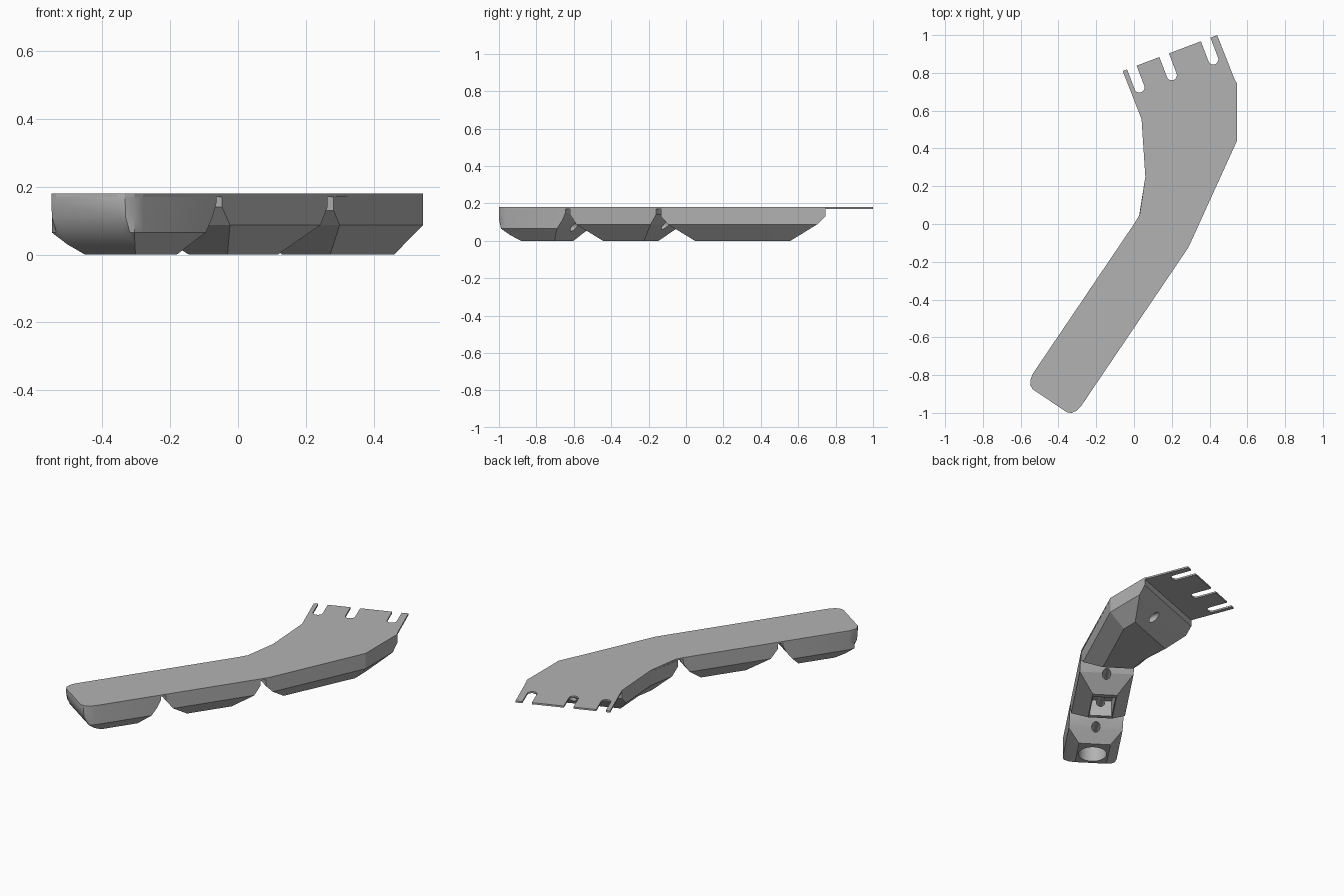
import bpy, bmesh, math
from mathutils import Vector, Matrix

cube = bpy.data.objects.get("Cube")
if cube:
    bpy.data.objects.remove(cube, do_unlink=True)

grey = bpy.data.materials.new("plain_grey")
grey.use_nodes = True
grey.diffuse_color = (0.45, 0.45, 0.45, 1)
grey.node_tree.nodes["Principled BSDF"].inputs["Base Color"].default_value = grey.diffuse_color

# Directions: along and across the straight arm, along and across the tongue
ALONG = Vector((0.56, 0.8285))
ACROSS = Vector((0.8285, -0.56))
TONGUE_ACROSS = Vector((0.935, 0.355))
TONGUE_OUT = Vector((-0.355, 0.935))
WIDTH, UNDER, TOP = 0.308, 0.17, 0.18


def arm(s, t):
    return ALONG * s + ACROSS * t


def finish(name, bm):
    bmesh.ops.remove_doubles(bm, verts=bm.verts, dist=0.0005)
    bmesh.ops.recalc_face_normals(bm, faces=bm.faces)
    mesh = bpy.data.meshes.new(name)
    bm.to_mesh(mesh)
    bm.free()
    mesh.materials.append(grey)
    obj = bpy.data.objects.new(name, mesh)
    bpy.context.collection.objects.link(obj)
    return obj


def loft(name, rings):
    """Solid from stacked rings given as (z, points)."""
    bm = bmesh.new()
    loops = [[bm.verts.new((p.x, p.y, z)) for p in pts] for z, pts in rings]
    for a, b in zip(loops, loops[1:]):
        for i in range(len(a)):
            j = (i + 1) % len(a)
            bm.faces.new((a[i], a[j], b[j], b[i]))
    bm.faces.new(loops[0])
    bm.faces.new(loops[-1])
    return finish(name, bm)


def arm_pad(name, outline, profile):
    """Pad on the straight arm; profile rows are (z, side, front, back) insets."""
    s0, s1 = min(p[0] for p in outline), max(p[0] for p in outline)
    rings = []
    for z, side, front, back in profile:
        rings.append((z, [arm(min(max(s, s0 + front), s1 - back),
                              min(max(t, side), WIDTH - side)) for s, t in outline]))
    return loft(name, rings)


def inset(points, amounts):
    """Move every edge of a polygon inward by its own amount."""
    n, result = len(points), []
    edges = [(points[(i + 1) % n] - points[i]).normalized() for i in range(n)]
    normals = [Vector((-e.y, e.x)) for e in edges]
    for i in range(n):
        a, b = normals[i - 1], normals[i]
        da, db = a.dot(points[i]) + amounts[i - 1], b.dot(points[i]) + amounts[i]
        det = a.x * b.y - a.y * b.x
        result.append(Vector(((da * b.y - db * a.y) / det, (a.x * db - b.x * da) / det)))
    return result


def cut(obj, cutter):
    cutter.hide_render = True
    mod = obj.modifiers.new("cut", 'BOOLEAN')
    mod.operation, mod.solver, mod.object = 'DIFFERENCE', 'EXACT', cutter
    bpy.context.view_layer.update()
    with bpy.context.temp_override(object=obj, active_object=obj):
        bpy.ops.object.modifier_apply(modifier=mod.name)
    bpy.data.objects.remove(cutter, do_unlink=True)


def rod(start, end, z, radius=0.024):
    """Horizontal cylinder used to bore a cable channel."""
    bm = bmesh.new()
    axis = (end - start).to_3d()
    mid = ((start + end) / 2).to_3d() + Vector((0, 0, z))
    turn = axis.to_track_quat('Z', 'Y').to_matrix().to_4x4()
    bmesh.ops.create_cone(bm, cap_ends=True, segments=16, radius1=radius, radius2=radius,
                          depth=axis.length, matrix=Matrix.Translation(mid) @ turn)
    return finish("channel_cutter", bm)


# Rounded front end of the arm, shared by plate and front pad
nose = [(-0.955, 0), (-0.99, 0.007), (-1.015, 0.023), (-1.025, 0.045),
        (-1.025, 0.263), (-1.015, 0.285), (-0.99, 0.301), (-0.955, WIDTH)]

# Wide pad outline at the bent end
left, bend = Vector((0.04, 0.555)), Vector((0.06, 0.25))
wide = [arm(0.047, 0), arm(0.047, WIDTH), Vector((0.545, 0.44)),
        Vector((0.545, 0.745)), left, bend]

# Top plate with a slotted tongue
corner = Vector((-0.06, 0.81))
outline = [arm(*p) for p in nose] + [arm(0.06, WIDTH)] + wide[2:4]
outline += [Vector((0.535, 0.76)), corner + TONGUE_ACROSS * 0.535]
R, DEPTH = 0.027, 0.14
for c in (0.47, 0.235, 0.052):
    slot = [(c + R, 0)]
    slot += [(c + R * math.cos(k * math.pi / 10), R - DEPTH - R * math.sin(k * math.pi / 10))
             for k in range(11)]
    slot += [(c - R, 0)]
    outline += [corner + TONGUE_ACROSS * u + TONGUE_OUT * v for u, v in slot]
outline += [corner, left, bend, Vector((0.03, 0.05)), arm(0, 0)]
loft("top_plate", [(UNDER, outline), (TOP, outline)])

# Front pad with a round socket
front = arm_pad("front_pad", nose + [(-0.57, WIDTH), (-0.57, 0)], [
    (UNDER, 0, 0, 0), (0.15, 0, 0, 0), (0.11, 0, 0.012, 0.02), (0.065, 0, 0.035, 0.055),
    (0.03, 0.034, 0.077, 0.087), (0, 0.064, 0.125, 0.113)])
hub = arm(-0.80, WIDTH / 2)
circle = [hub + Vector((math.cos(a), math.sin(a))) * 0.08
          for a in (k * math.tau / 32 for k in range(32))]
cut(front, loft("socket_cutter", [(-0.05, circle), (0.1, circle)]))
cut(front, rod(arm(-0.78, WIDTH / 2), arm(-0.5, WIDTH / 2), 0.075))

# Middle pad with a rectangular recess
middle = arm_pad("middle_pad", [(-0.54, 0), (-0.54, WIDTH), (0.015, WIDTH), (0.015, 0)], [
    (UNDER, 0, 0, 0), (0.14, 0, 0, 0), (0.087, 0, 0.042, 0.037), (0, 0.085, 0.155, 0.135)])
box = [arm(s, t) for s, t in ((-0.36, 0.09), (-0.36, 0.218), (-0.15, 0.218), (-0.15, 0.09))]
cut(middle, loft("recess_cutter", [(-0.05, box), (0.1, box)]))
cut(middle, rod(arm(-0.6, WIDTH / 2), arm(0.1, WIDTH / 2), 0.085))

# Wide rear pad
rear = loft("rear_pad", [
    (z, inset(wide, [end, side, side, end, side, side]))
    for z, end, side in ((UNDER, 0, 0), (0.13, 0, 0), (0.087, 0.042, 0), (0, 0.145, 0.085))])
cut(rear, rod(arm(0, WIDTH / 2), arm(0.3, WIDTH / 2), 0.085))
exit_hole = Vector((0.32, 0.66))
cut(rear, rod(exit_hole - TONGUE_OUT * 0.3, exit_hole + TONGUE_OUT * 0.1, 0.06))

# Soft shading on the curved faces only
bpy.ops.object.select_all(action='DESELECT')
front.select_set(True)
bpy.context.view_layer.objects.active = front
bpy.ops.object.shade_smooth_by_angle(angle=math.radians(25))
